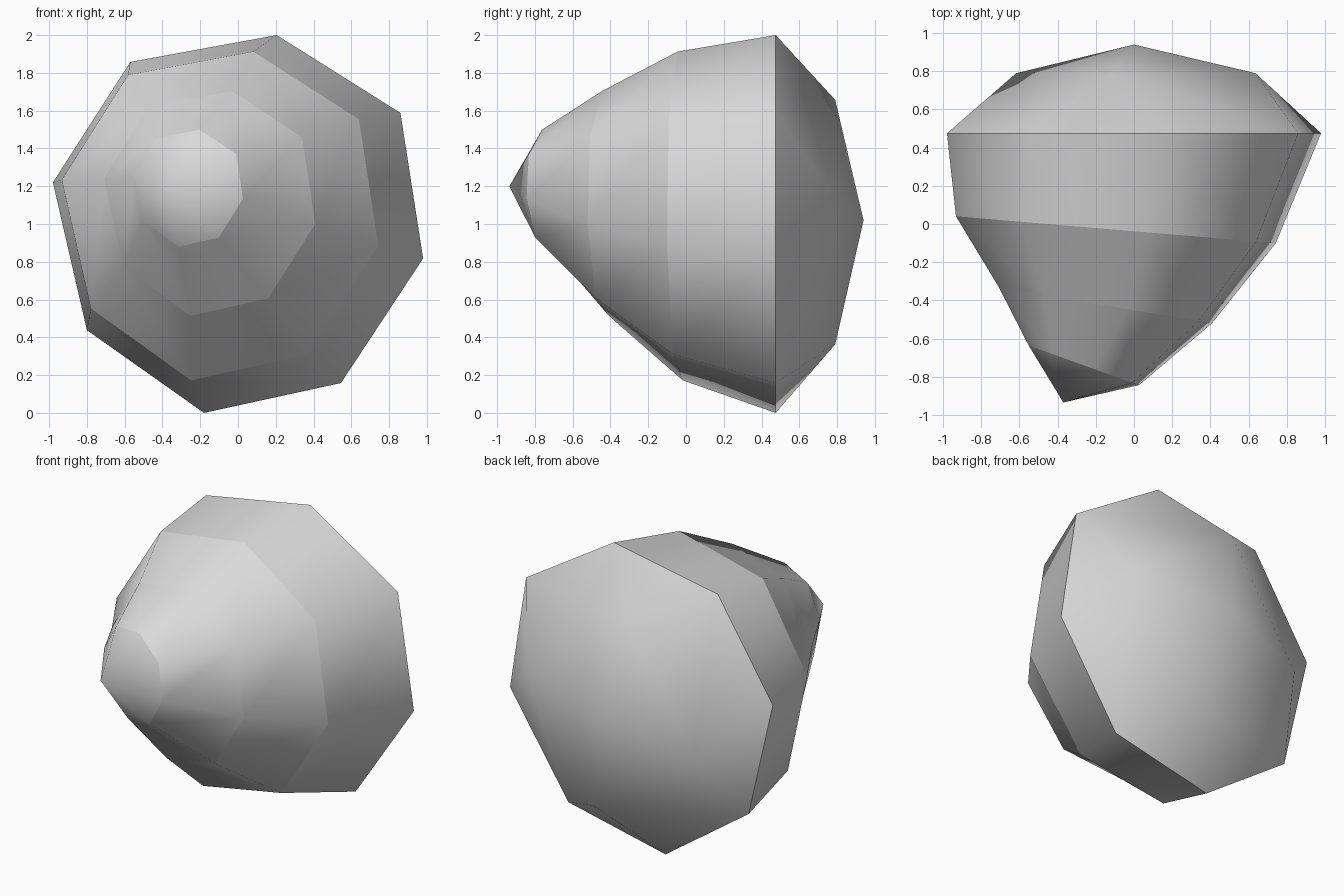
import bpy, bmesh, math

if "Cube" in bpy.data.objects:
    bpy.data.objects.remove(bpy.data.objects["Cube"])

# slightly uneven octagon shared by all rings (x, z around the centre)
PROFILE = [(0.205, 0.997), (-0.57, 0.855), (-0.98, 0.217), (-0.80, -0.565),
           (-0.18, -1.003), (0.545, -0.845), (0.98, -0.185), (0.86, 0.585)]
SIDES = len(PROFILE)

# rings from front to rim: centre x, centre z, scale x, scale z, y at x=0, y slope along x
RINGS = [
    (-0.263, 1.19, 0.295, 0.31, -0.835, -0.36),
    (-0.15, 1.11, 0.57, 0.595, -0.451, -0.17),
    (-0.095, 1.045, 0.855, 0.87, -0.038, -0.084),
    (0.00, 1.003, 1.00, 1.00, 0.475, 0.0),
]

grey = bpy.data.materials.new("plain_grey")
grey.diffuse_color = (0.7, 0.7, 0.7, 1)
grey.use_nodes = True
grey.node_tree.nodes["Principled BSDF"].inputs["Base Color"].default_value = grey.diffuse_color

bm = bmesh.new()


def ring(cx, cz, sx, sz, y0, slope):
    """Octagon facing the front, leaning back on one side."""
    verts = []
    for px, pz in PROFILE:
        x = cx + sx * px
        verts.append(bm.verts.new((x, y0 + slope * x, cz + sz * pz)))
    return verts


rings = [ring(*r) for r in RINGS]
rim = rings[-1]
tip = bm.verts.new((-0.37, -0.935, 1.20))
back = bm.verts.new((0.0, 0.94, 1.02))

# bands between rings, closed by the off-centre tip
for i in range(SIDES):
    j = (i + 1) % SIDES
    for a, b in zip(rings, rings[1:]):
        bm.faces.new((a[i], a[j], b[j], b[i]))
    bm.faces.new((tip, rings[0][j], rings[0][i]))

# back cap: four inner points, each behind every second rim edge
dome = []
for k in range(4):
    a = math.radians(101.5) + k * math.tau / 4
    dome.append(bm.verts.new((0.01 + 0.64 * math.cos(a), 0.79, 1.01 + 0.66 * math.sin(a))))
for k in range(4):
    n = (k + 1) % 4
    r0, r1, r2 = (rim[(2 * k + s) % SIDES] for s in range(3))
    bm.faces.new((r0, r1, dome[k]))
    bm.faces.new((r1, r2, dome[n], dome[k]))
    bm.faces.new((back, dome[k], dome[n]))
bmesh.ops.recalc_face_normals(bm, faces=bm.faces)

# smooth around each band, crisp edge where bands meet
for f in bm.faces:
    f.smooth = True
for r in rings:
    for i in range(SIDES):
        bm.edges.get((r[i], r[(i + 1) % SIDES])).smooth = False

mesh = bpy.data.meshes.new("leaning_cone")
bm.to_mesh(mesh)
bm.free()
mesh.materials.append(grey)
obj = bpy.data.objects.new("leaning_cone", mesh)
bpy.context.collection.objects.link(obj)
